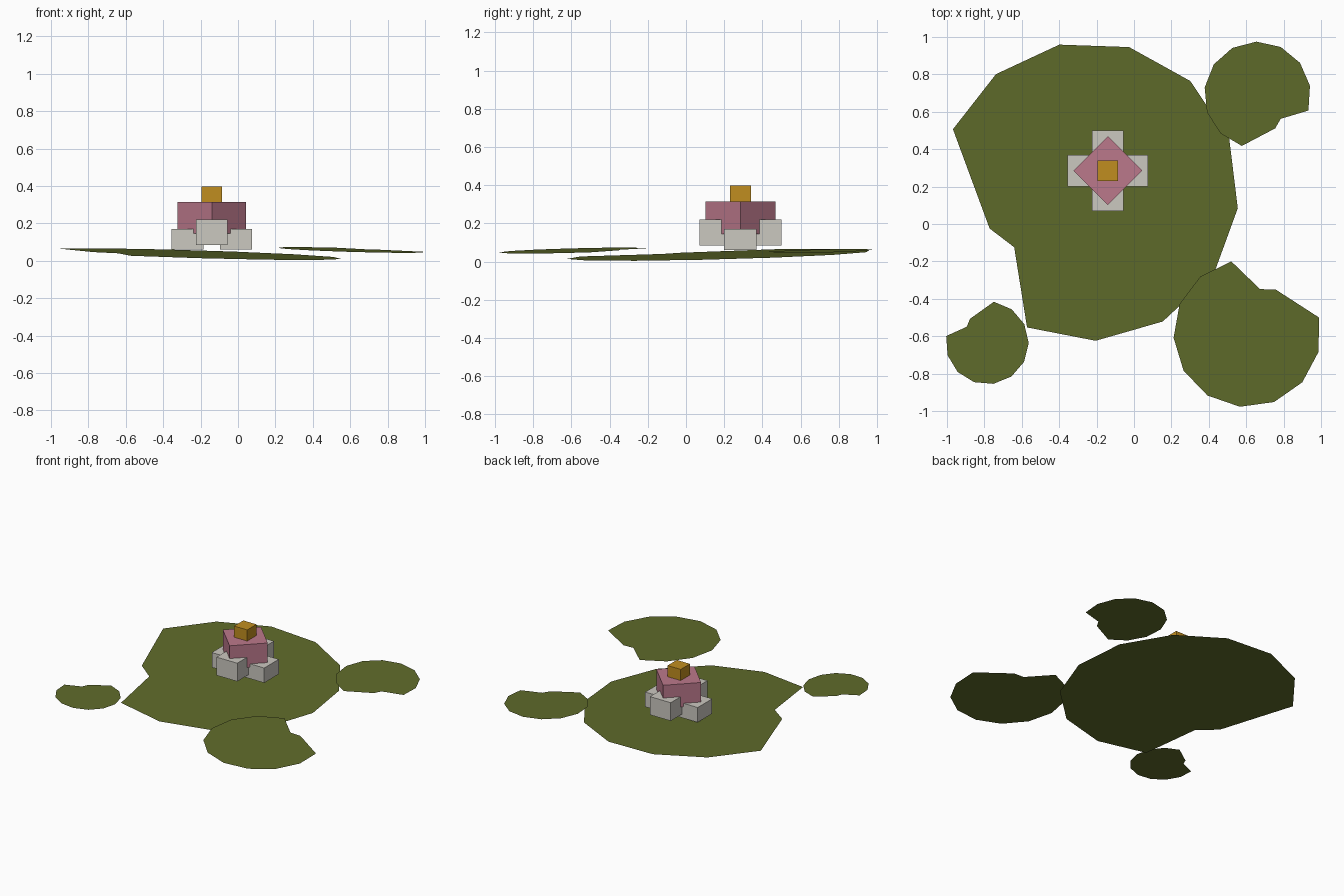
import bpy
import bmesh
from math import radians, cos, sin
from mathutils import Matrix, Vector

default = bpy.data.objects.get("Cube")
if default:
    bpy.data.objects.remove(default, do_unlink=True)


def make_material(name, rgb):
    mat = bpy.data.materials.new(name)
    mat.use_nodes = True
    color = (*rgb, 1)
    mat.diffuse_color = color
    bsdf = mat.node_tree.nodes["Principled BSDF"]
    bsdf.inputs["Base Color"].default_value = color
    bsdf.inputs["Roughness"].default_value = 0.9
    return mat


leaf_green = make_material("leaf green", (0.115, 0.147, 0.024))
petal_white = make_material("petal white", (0.60, 0.58, 0.53))
petal_pink = make_material("petal pink", (0.50, 0.19, 0.26))
pollen_gold = make_material("pollen gold", (0.53, 0.27, 0.014))


def finish(name, bm, mat):
    mesh = bpy.data.meshes.new(name)
    bm.to_mesh(mesh)
    bm.free()
    mesh.materials.append(mat)
    obj = bpy.data.objects.new(name, mesh)
    bpy.context.collection.objects.link(obj)
    return obj


def pad(name, center, radius, notch_angle, height, slope):
    """Flat round leaf with a quarter notch, lying on a gently tilted plane."""
    rim = [radians(45 + 27 * i) for i in range(11)]
    outline = [(cos(a), sin(a)) for a in rim]
    outline += [(0.6, -0.175), (0.71, 0), (0.6, 0.175)]
    turn = Matrix.Rotation(radians(notch_angle), 2)
    bm = bmesh.new()
    verts = []
    for point in outline:
        offset = turn @ Vector(point) * radius
        z = height + offset.dot(Vector(slope))
        verts.append(bm.verts.new((center[0] + offset.x, center[1] + offset.y, z)))
    bm.faces.new(verts)
    bmesh.ops.triangulate(bm, faces=bm.faces[:])
    return finish(name, bm, leaf_green)


def box(name, center, size, mat, turn=0):
    bm = bmesh.new()
    bmesh.ops.create_cube(bm, size=1)
    bmesh.ops.scale(bm, vec=size, verts=bm.verts)
    obj = finish(name, bm, mat)
    obj.location = center
    obj.rotation_euler.z = radians(turn)
    return obj


# Floating leaves
tilt = (-0.03, 0.026)
pad("large_pad", (-0.24, 0.175), 0.80, 200.5, 0.036, tilt)
pad("medium_pad", (0.605, -0.585), 0.394, 57.4, 0.058, tilt)
pad("small_back_pad", (0.66, 0.69), 0.285, -62, 0.055, tilt)
pad("small_front_pad", (-0.785, -0.635), 0.222, 125.7, 0.057, (-0.03, 0))

# Flower: crossed outer petals, turned inner petals, centre
fx, fy = -0.14, 0.285
for side, label in ((-1, "right"), (1, "left")):
    box(label + "_petal", (fx + side * 0.13, fy, 0.115), (0.17, 0.17, 0.11), petal_white)
for side, label in ((-1, "front"), (1, "back")):
    box(label + "_petal", (fx, fy + side * 0.13, 0.153), (0.17, 0.17, 0.135), petal_white)
box("inner_petals", (fx, fy, 0.23), (0.26, 0.26, 0.17), petal_pink, 45)
box("flower_centre", (fx, fy, 0.35), (0.108, 0.108, 0.095), pollen_gold)
